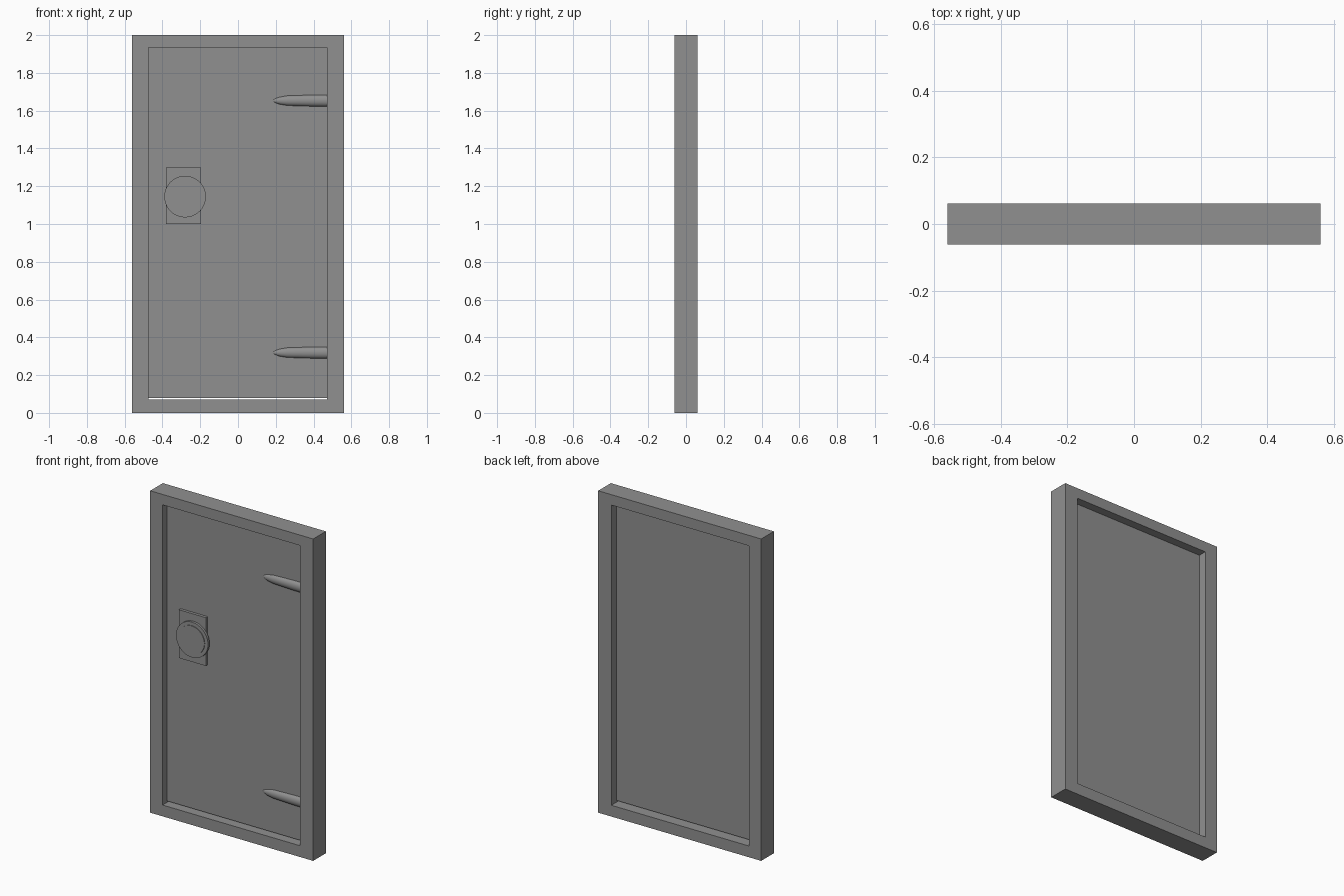
import bpy, bmesh, math
from mathutils import Matrix, Vector

cube = bpy.data.objects.get("Cube")
if cube:
    bpy.data.objects.remove(cube, do_unlink=True)

# One grey for every part
GREY = (0.28, 0.28, 0.28, 1)
mat = bpy.data.materials.new("iron grey")
mat.use_nodes = True
mat.diffuse_color = GREY
mat.node_tree.nodes["Principled BSDF"].inputs["Base Color"].default_value = GREY


def finish(name, bm, smooth=False):
    bmesh.ops.recalc_face_normals(bm, faces=bm.faces[:])
    mesh = bpy.data.meshes.new(name)
    bm.to_mesh(mesh)
    bm.free()
    mesh.materials.append(mat)
    obj = bpy.data.objects.new(name, mesh)
    bpy.context.collection.objects.link(obj)
    if smooth:
        bpy.ops.object.select_all(action='DESELECT')
        obj.select_set(True)
        bpy.context.view_layer.objects.active = obj
        bpy.ops.object.shade_smooth_by_angle(angle=math.radians(35))
    return obj


def box(name, x, y, z):
    """Box from (min, max) ranges on each axis."""
    bm = bmesh.new()
    size = [b - a for a, b in (x, y, z)]
    mid = [(a + b) / 2 for a, b in (x, y, z)]
    bmesh.ops.create_cube(bm, size=1, matrix=Matrix.Translation(mid) @ Matrix.Diagonal((*size, 1)))
    return finish(name, bm)


# Frame: rectangular loops joined into one hollow surround
def rect(bm, x0, x1, z0, z1, y):
    return [bm.verts.new((x, y, z)) for x, z in ((x0, z0), (x1, z0), (x1, z1), (x0, z1))]


bm = bmesh.new()
outer, opening = (-0.56, 0.56, 0, 2), (-0.475, 0.47, 0.07, 1.935)
loops = [rect(bm, *outer, -0.062), rect(bm, *outer, 0.062),
         rect(bm, *opening, 0.062), rect(bm, *opening, -0.062)]
for k, a in enumerate(loops):
    b = loops[(k + 1) % 4]
    for i in range(4):
        j = (i + 1) % 4
        bm.faces.new((a[i], a[j], b[j], b[i]))
finish("door_frame", bm)

# Door leaf, with a slim gap above the sill
DOOR_FRONT = -0.02
box("door_panel", (-0.475, 0.47), (DOOR_FRONT, 0.01), (0.08, 1.935))

# Lock plate and the stepped round knob on it
box("lock_plate", (-0.38, -0.195), (-0.038, DOOR_FRONT), (1.0, 1.3))


def disc(name, radius, y0, y1):
    bm = bmesh.new()
    place = Matrix.Translation((-0.28, (y0 + y1) / 2, 1.145)) @ Matrix.Rotation(math.pi / 2, 4, 'X')
    bmesh.ops.create_cone(bm, cap_ends=True, segments=48, radius1=radius, radius2=radius,
                          depth=y1 - y0, matrix=place)
    return finish(name, bm, True)


disc("knob_rim", 0.11, -0.052, -0.036)
disc("knob_face", 0.088, -0.056, -0.05)


# Strap hinges: half-round bars tapering to a point
def hinge(name, z):
    sections = ((0.20, 0.012), (0.22, 0.019), (0.26, 0.026), (0.32, 0.028), (0.39, 0.03), (0.47, 0.031))
    steps = 8
    bm = bmesh.new()
    tip = bm.verts.new((0.18, DOOR_FRONT, z))
    rings = []
    for x, half in sections:
        rings.append([bm.verts.new((x, DOOR_FRONT - 0.7 * half * math.sin(math.pi * i / steps),
                                    z + half * math.cos(math.pi * i / steps)))
                      for i in range(steps + 1)])
    for i in range(steps):
        bm.faces.new((tip, rings[0][i], rings[0][i + 1]))
        for a, b in zip(rings, rings[1:]):
            bm.faces.new((a[i], b[i], b[i + 1], a[i + 1]))
    bm.faces.new(rings[-1])
    return finish(name, bm, True)


hinge("upper_hinge", 1.653)
hinge("lower_hinge", 0.319)
